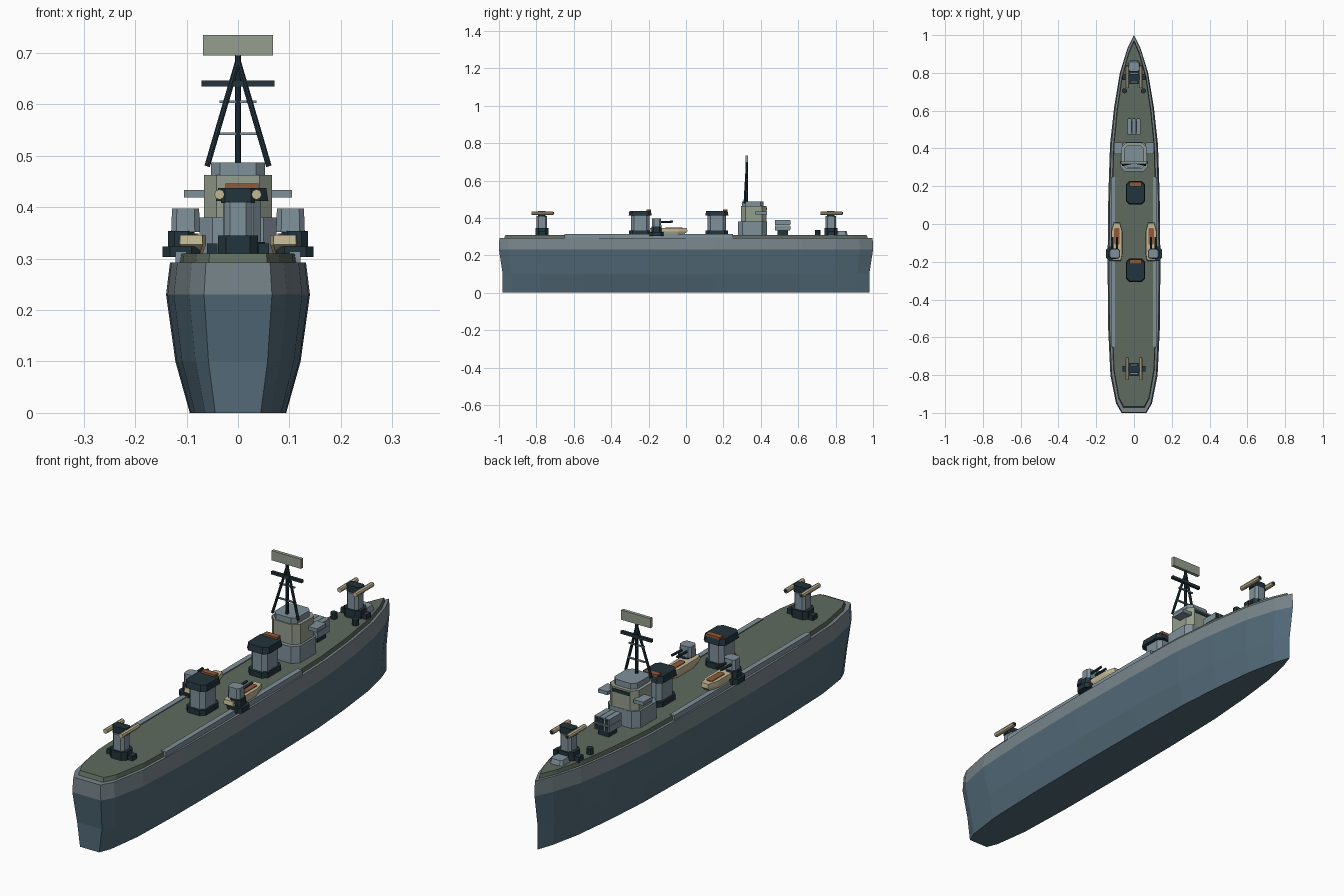
import bpy
from mathutils import Vector

if "Cube" in bpy.data.objects:
    bpy.data.objects.remove(bpy.data.objects["Cube"])


def material(name, hex_code):
    rgb = [int(hex_code[i:i + 2], 16) / 255 for i in (0, 2, 4)]
    col = [((c + 0.055) / 1.055) ** 2.4 for c in rgb] + [1]
    m = bpy.data.materials.new(name)
    m.use_nodes = True
    m.diffuse_color = col
    m.node_tree.nodes["Principled BSDF"].inputs["Base Color"].default_value = col
    return m


LOWER = material("lower hull blue grey", "526a78")
UPPER = material("upper hull grey", "77848a")
DECK = material("deck green", "5f6b5e")
GREY = material("superstructure grey", "7f909a")
PALE = material("pale olive grey", "959e8e")
DARK = material("dark slate", "22343c")
BEIGE = material("beige", "c2b794")
RUST = material("rust brown", "8f5a38")


def loft(name, rings, mat):
    """Skin a stack of equal point rings and cap both ends."""
    n = len(rings[0])
    faces = [list(reversed(range(n)))]
    for r in range(len(rings) - 1):
        for i in range(n):
            j = (i + 1) % n
            a = r * n
            faces.append([a + i, a + j, a + n + j, a + n + i])
    faces.append([(len(rings) - 1) * n + i for i in range(n)])
    me = bpy.data.meshes.new(name)
    me.from_pydata([p for ring in rings for p in ring], [], faces)
    me.materials.append(mat)
    ob = bpy.data.objects.new(name, me)
    bpy.context.collection.objects.link(ob)
    return ob


def block(name, x, y, z, mat, chamfer=0, taper=1):
    """Upright box given by (min, max) ranges, with optional cut corners."""
    cx, cy = sum(x) / 2, sum(y) / 2
    hx, hy, c = abs(x[1] - x[0]) / 2, abs(y[1] - y[0]) / 2, chamfer
    if c:
        base = [(hx, c - hy), (hx, hy - c), (hx - c, hy), (c - hx, hy),
                (-hx, hy - c), (-hx, c - hy), (c - hx, -hy), (hx - c, -hy)]
    else:
        base = [(hx, -hy), (hx, hy), (-hx, hy), (-hx, -hy)]
    return loft(name, [[(cx + px * t, cy + py * t, h) for px, py in base]
                       for h, t in zip(z, (1, taper))], mat)


def rod(name, a, b, radius, mat, sides=8):
    a, b = Vector(a), Vector(b)
    bpy.ops.mesh.primitive_cylinder_add(vertices=sides, radius=radius,
                                        depth=(b - a).length, location=(a + b) / 2)
    ob = bpy.context.object
    ob.name = name
    ob.rotation_euler = (b - a).to_track_quat('Z', 'Y').to_euler()
    ob.data.materials.append(mat)
    return ob


# Hull: half outline, bow to stern, mirrored and stacked in four levels
half = [(.035, .93), (.075, .8), (.105, .62), (.127, .42), (.136, .15), (.14, -.2),
        (.137, -.55), (.125, -.8), (.095, -.95), (.066, -1)]
outline = [(0, 1)] + [(-x, y) for x, y in half] + [(x, y) for x, y in reversed(half)]


def ring(z, sx, sy):
    return [(x * sx, y * sy, z) for x, y in outline]


hull = loft("hull", [ring(0, .67, .98), ring(.1, .87, .98),
                     ring(.23, 1, 1), ring(.293, .945, .998)], LOWER)
hull.data.materials.append(UPPER)
for f in hull.data.polygons:
    f.material_index = int(f.center.z > .23)
loft("main_deck", [ring(.293, .86, .972), ring(.31, .84, .965)], DECK)

# Deck edge walkways
for s in (-1, 1):
    block("side_walkway", (s * .1, s * .122), (-.65, .25), (.293, .314), GREY)

# Funnels
for y in (.165, -.245):
    cx = .008
    block("funnel_base", (cx - .045, cx + .045), (y - .06, y + .06), (.305, .332), DARK, .018)
    block("funnel_body", (cx - .037, cx + .037), (y - .05, y + .05), (.33, .42), GREY, .016)
    block("funnel_cap", (cx - .051, cx + .051), (y - .062, y + .062), (.412, .438), DARK, .018, .92)
    block("funnel_vent", (cx - .032, cx + .032), (y + .034, y + .058), (.436, .446), RUST)

# Twin launcher mounts, fore and aft
for y in (-.77, .775):
    block("mount_base", (-.039, .039), (y - .035, y + .035), (.305, .345), DARK, .016)
    block("mount_pedestal", (-.026, .026), (y - .028, y + .028), (.345, .41), GREY, .01)
    block("mount_head", (-.033, .033), (y - .02, y + .02), (.408, .438), DARK, .008)
    for s in (-1, 1):
        block("mount_ready_locker", (s * .04, s * .06), (y - .012, y + .018), (.305, .33), DARK)
        rod("launch_rail", (s * .036, y - .055, .425), (s * .036, y + .06, .425), .01, BEIGE)
        rod("launch_rail_tip", (s * .036, y + .058, .425), (s * .036, y + .064, .425), .006, DARK)

# Foredeck fittings
block("anchor_winch", (-.032, .032), (.8, .865), (.308, .33), GREY, .01, .8)
for s in (-1, 1):
    rod("bollard", (s * .05, .705, .305), (s * .05, .705, .335), .014, DARK)

# Box launcher with two rows of three cells
block("launcher_stand", (-.025, .025), (.49, .545), (.305, .335), DARK)
for row in range(2):
    z = .333 + row * .029
    for i in (-1, 0, 1):
        x = i * .0235
        block("launcher_cell", (x - .011, x + .011), (.475, .555), (z, z + .027), GREY)
        block("cell_mouth", (x - .008, x + .008), (.554, .558), (z + .004, z + .023), DARK)

# Bridge
block("bridge_lower", (-.075, .075), (.278, .432), (.305, .38), GREY, .025)
block("bridge_middle", (-.066, .066), (.295, .43), (.38, .463), PALE, .024)
block("bridge_roof", (-.053, .053), (.3, .415), (.463, .487), GREY, .018)
block("bridge_windows", (-.04, .04), (.428, .433), (.442, .456), DARK)
for s in (-1, 1):
    block("bridge_wing", (s * .06, s * .105), (.37, .432), (.419, .434), GREY)

# Mast with braces, yard and radar panel
my = .325
rod("mast_pole", (0, my, .48), (0, my, .7), .006, DARK)
for s in (-1, 1):
    rod("mast_leg", (s * .06, my - .012, .48), (0, my, .685), .0055, DARK)
block("mast_yard", (-.071, .071), (my - .006, my + .006), (.635, .647), DARK)
for z, w in ((.605, .036), (.543, .04)):
    block("mast_rung", (-w, w), (my - .004, my + .004), (z - .0025, z + .0025), GREY)
block("radar_panel", (-.068, .068), (my - .007, my + .007), (.695, .735), PALE)

# Boats with a gun turret on each beam
plan = [(.022, -.195), (.029, -.16), (.029, -.04), (.016, .008)]
boat = plan + [(-x, y) for x, y in reversed(plan)]
for s in (-1, 1):
    bx = s * .091
    loft("boat_hull", [[(bx + x * k, -.09 + (y + .09) * k, z) for x, y in boat]
                       for z, k in ((.308, .75), (.328, 1), (.346, .97))], BEIGE)
    block("boat_well", (bx - .014, bx + .014), (-.11, -.02), (.344, .349), RUST, .006)
    block("gun_platform", (s * .075, s * .147), (-.195, -.12), (.303, .324), DARK, .015)
    block("gun_sponson", (s * .085, s * .136), (-.185, -.13), (.324, .354), DARK, .012)
    block("gun_turret", (s * .074, s * .13), (-.182, -.132), (.352, .398), GREY, .01, .94)
    for d in (-.012, .012):
        x = s * .102 + d
        rod("gun_barrel", (x, -.14, .377), (x, -.07, .38), .0055, DARK, 6)
